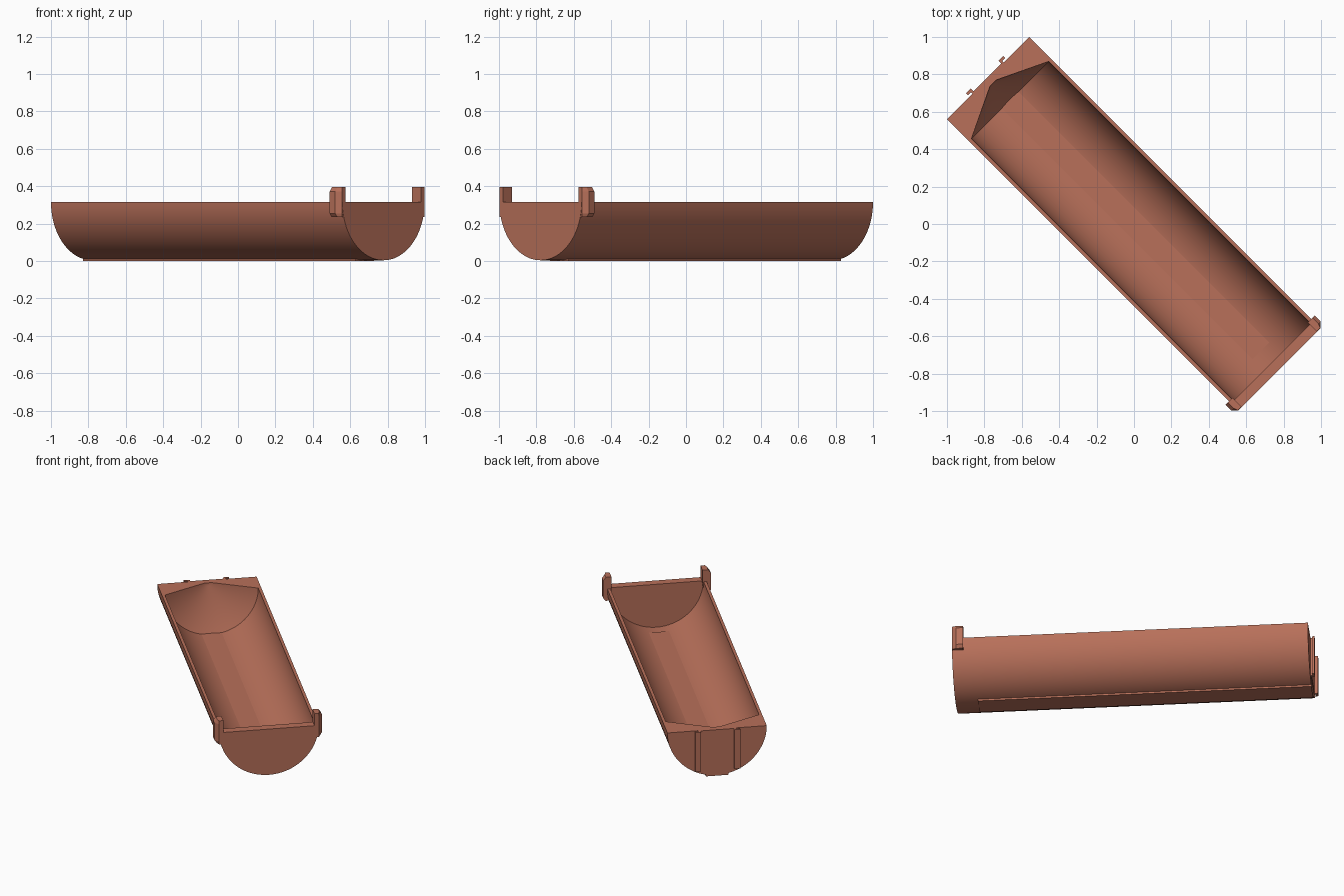
import bpy, bmesh, math

if "Cube" in bpy.data.objects:
    bpy.data.objects.remove(bpy.data.objects["Cube"])

# Local frame: X runs along the trough, Y across; everything is turned -45 degrees
TURN = -math.pi / 4
TOP = 0.315
N = 48

clay = bpy.data.materials.new("terracotta")
clay.diffuse_color = (0.479, 0.162, 0.102, 1)
clay.use_nodes = True
clay.node_tree.nodes["Principled BSDF"].inputs["Base Color"].default_value = clay.diffuse_color


def finish(name, bm):
    bmesh.ops.recalc_face_normals(bm, faces=bm.faces[:])
    mesh = bpy.data.meshes.new(name)
    bm.to_mesh(mesh)
    bm.free()
    mesh.materials.append(clay)
    ob = bpy.data.objects.new(name, mesh)
    bpy.context.collection.objects.link(ob)
    ob.rotation_euler.z = TURN
    return ob


def prism(name, a, b, place):
    """Closed solid between two matching outlines."""
    bm = bmesh.new()
    va = [bm.verts.new(place(p, 0)) for p in a]
    vb = [bm.verts.new(place(p, 1)) for p in b]
    bm.faces.new(va)
    bm.faces.new(vb)
    for i in range(len(a)):
        j = (i + 1) % len(a)
        bm.faces.new((va[i], va[j], vb[j], vb[i]))
    return finish(name, bm)


# Half-round trough: outer shell, bore, cone-shaped back wall and flat rim
bm = bmesh.new()


def arc(x, r):
    return [bm.verts.new((x, r * math.cos(math.pi * i / N),
                          TOP - r * math.sin(math.pi * i / N))) for i in range(N + 1)]


def skin(a, b):
    for i in range(N):
        bm.faces.new((a[i], a[i + 1], b[i + 1], b[i]))


out_f, out_b = arc(1.10, 0.311), arc(-1.103, 0.311)
in_f, in_b, tip = arc(1.045, 0.292), arc(-0.937, 0.292), arc(-1.066, 0.022)
skin(out_f, out_b)
skin(in_f, in_b)
skin(in_b, tip)
for cap in (out_f, out_b, in_f, tip):
    bm.faces.new(cap)
for k in (0, N):
    bm.faces.new((out_f[k], in_f[k], in_b[k], out_b[k]))
    bm.faces.new((out_b[k], in_b[k], tip[k]))
bm.faces.new((out_f[0], out_f[N], in_f[N], in_f[0]))
bm.faces.new((out_b[0], out_b[N], tip[N], tip[0]))
trough = finish("trough", bm)
bpy.context.view_layer.objects.active = trough
trough.select_set(True)
bpy.ops.object.shade_smooth_by_angle(angle=math.radians(30))

# Flat foot strip along the underside
foot = [(-0.07, 0.0), (0.07, 0.0), (0.07, 0.03), (-0.07, 0.03)]
prism("foot_strip", foot, foot, lambda p, e: ((-1.103, 0.96)[e], p[0], p[1]))

# Shallow pad on the back wall between the rails
pad = [(-1.09, -0.104), (-1.09, 0.104), (-1.109, 0.104), (-1.109, -0.104)]
prism("back_pad", pad, pad, lambda p, e: (p[0], p[1], (0.05, TOP)[e]))

for side, label in ((1, "right"), (-1, "left")):
    # Hooked mounting rail on the back wall
    rail = [(-1.09, 0.104), (-1.129, 0.104), (-1.129, 0.141),
            (-1.115, 0.141), (-1.115, 0.119), (-1.09, 0.119)]
    prism("back_rail_" + label, rail, rail,
          lambda p, e: (p[0], side * p[1], (0.05, TOP)[e]))

    # Chamfered clip standing on the front corner
    clip = [(0.285, 0.31), (0.285, 0.395), (0.32, 0.395), (0.337, 0.372),
            (0.337, 0.255), (0.322, 0.235), (0.295, 0.235)]
    nose = [(min(v, 0.313 - 0.0001 * i), z) for i, (v, z) in enumerate(clip)]
    # straight body, then a tapered nose
    prism("clip_body_" + label, clip, clip,
          lambda p, e: ((1.03, 1.072)[e], side * p[0], p[1]))
    prism("clip_nose_" + label, clip, nose,
          lambda p, e: ((1.072, 1.098)[e], side * p[0], p[1]))
